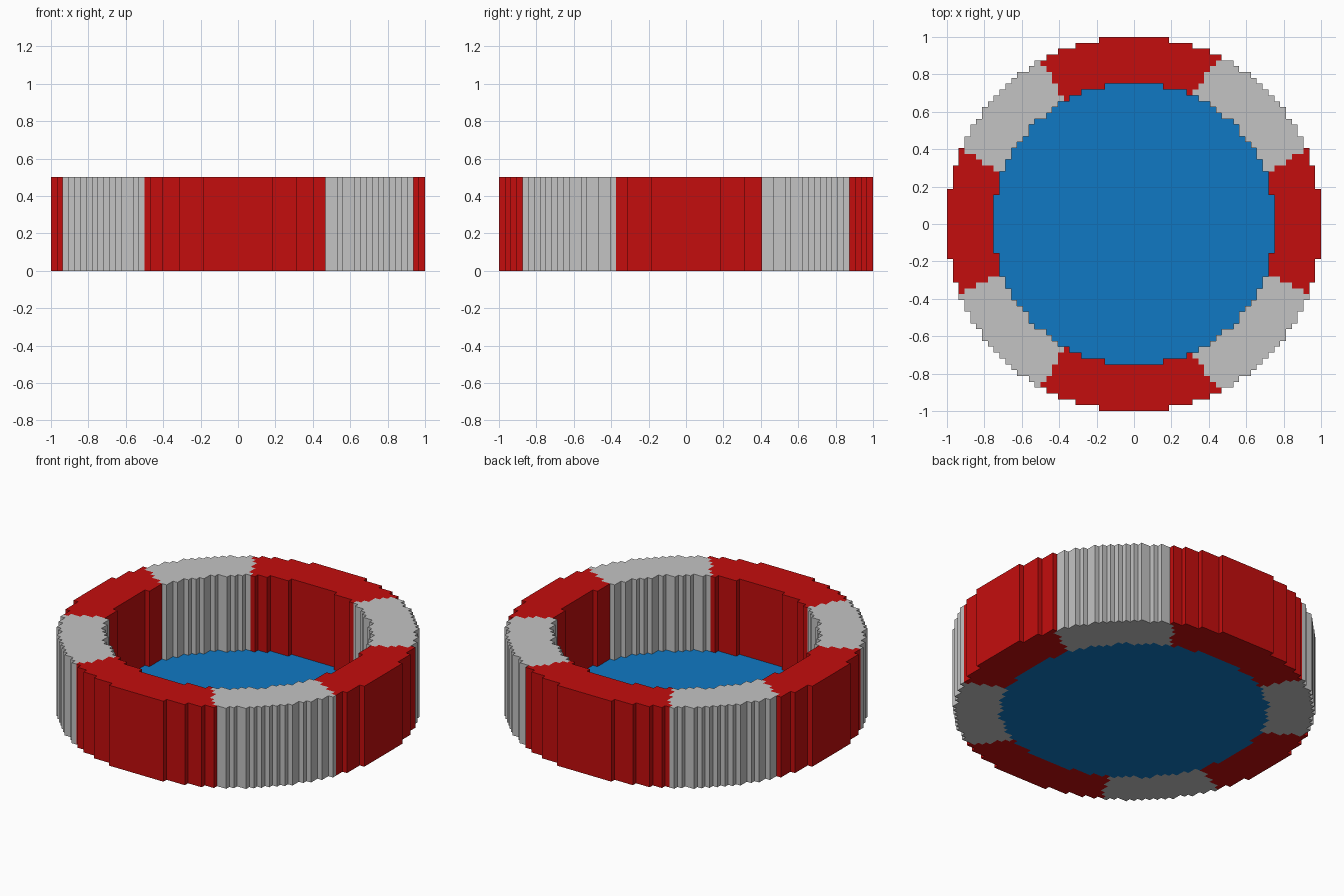
import bpy
import bmesh
import math

cube = bpy.data.objects.get("Cube")
if cube:
    bpy.data.objects.remove(cube, do_unlink=True)

CELL = 1 / 32          # block size
OUTER_SQ = 1031        # squared outer radius, in blocks
INNER_SQ = 580         # squared inner radius, in blocks
HEIGHT = 0.5


def make_material(name, rgb):
    mat = bpy.data.materials.new(name)
    mat.use_nodes = True
    mat.diffuse_color = (*rgb, 1)
    mat.node_tree.nodes["Principled BSDF"].inputs["Base Color"].default_value = (*rgb, 1)
    return mat


red = make_material("red", (0.55, 0.004, 0.004))
grey = make_material("light grey", (0.55, 0.55, 0.55))
blue = make_material("blue", (0.005, 0.19, 0.55))


def band(x, y):
    """Wall colour: red on the four sides, grey on the diagonals."""
    t = (math.hypot(x, y) - 24) / 8
    angle = math.degrees(math.atan2(abs(x), abs(y)))
    end_limit = 24 + 3.7 * t if x > 0 else 28.8 + 1.2 * t
    side_limit = 21.3 + 2.4 * t if y > 0 else 20 + 2 * t
    return 0 if angle < end_limit or 90 - angle < side_limit else 1


def build_blocks(name, inside, height, materials, colour):
    """Extrude every block of a stepped plan, then merge the flat faces."""
    bm = bmesh.new()
    cells = {(i, j) for i in range(-32, 32) for j in range(-32, 32)
             if inside((i + 0.5) ** 2 + (j + 0.5) ** 2)}
    for i, j in cells:
        index = colour(i + 0.5, j + 0.5)
        corners = [(i, j), (i + 1, j), (i + 1, j + 1), (i, j + 1)]
        low = [(a * CELL, b * CELL, 0) for a, b in corners]
        high = [(a * CELL, b * CELL, height) for a, b in corners]
        quads = [high, low[::-1]]
        # Upright faces only where the neighbouring block is empty
        for k, (di, dj) in enumerate([(0, -1), (1, 0), (0, 1), (-1, 0)]):
            if (i + di, j + dj) not in cells:
                n = (k + 1) % 4
                quads.append([low[k], low[n], high[n], high[k]])
        for quad in quads:
            face = bm.faces.new([bm.verts.new(p) for p in quad])
            face.material_index = index
    bmesh.ops.remove_doubles(bm, verts=bm.verts[:], dist=0.001)
    bmesh.ops.dissolve_limit(bm, angle_limit=math.radians(1), verts=bm.verts[:],
                             edges=bm.edges[:], delimit={'MATERIAL'})
    mesh = bpy.data.meshes.new(name)
    bm.to_mesh(mesh)
    bm.free()
    for mat in materials:
        mesh.materials.append(mat)
    obj = bpy.data.objects.new(name, mesh)
    bpy.context.collection.objects.link(obj)
    return obj


# Stepped ring wall with alternating bands
build_blocks("ring_wall", lambda d: INNER_SQ < d < OUTER_SQ, HEIGHT, [red, grey], band)

# Thin round floor, one block thick
build_blocks("floor_disc", lambda d: d < INNER_SQ, CELL, [blue], lambda x, y: 0)
